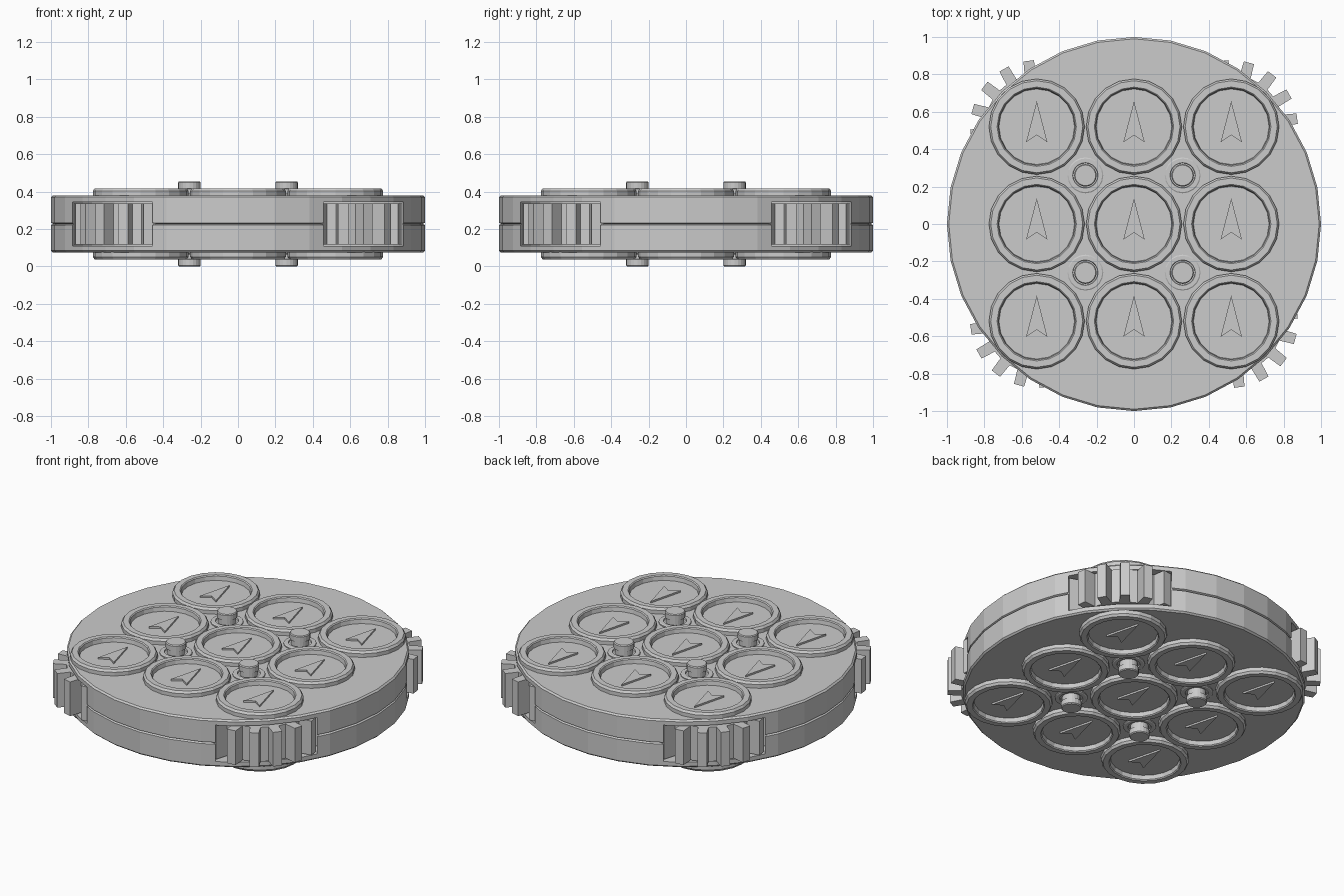
import bpy, bmesh
from math import cos, sin, pi, radians

if "Cube" in bpy.data.objects:
    bpy.data.objects.remove(bpy.data.objects["Cube"])

MID = 0.2275   # mirror plane between the two faces
P = 0.52       # dial spacing
H = 0.26       # pin spacing


def finish(name, bm, loc=(0, 0, 0)):
    bmesh.ops.recalc_face_normals(bm, faces=bm.faces)
    me = bpy.data.meshes.new(name)
    bm.to_mesh(me)
    bm.free()
    ob = bpy.data.objects.new(name, me)
    ob.location = loc
    bpy.context.collection.objects.link(ob)
    return ob


def lathe(name, profile, n, loc):
    # closed solid from an (r, z) profile, capped at both ends
    bm = bmesh.new()
    rings = [[bm.verts.new((r * cos(2 * pi * i / n), r * sin(2 * pi * i / n), z))
              for i in range(n)] for r, z in profile]
    for a, b in zip(rings, rings[1:]):
        for i in range(n):
            j = (i + 1) % n
            bm.faces.new((a[i], a[j], b[j], b[i]))
    bm.faces.new(rings[0])
    bm.faces.new(rings[-1])
    return finish(name, bm, loc)


def prism(name, pts, z0, z1, loc):
    bm = bmesh.new()
    lo = [bm.verts.new((x, y, z0)) for x, y in pts]
    hi = [bm.verts.new((x, y, z1)) for x, y in pts]
    for i in range(len(pts)):
        j = (i + 1) % len(pts)
        bm.faces.new((lo[i], lo[j], hi[j], hi[i]))
    bm.faces.new(lo)
    bm.faces.new(hi)
    return finish(name, bm, loc)


# two-part case with a seam groove around the middle
half = [(1.0, 0.006), (1.0, 0.143), (0.99, 0.1525)]
profile = [(r, -z) for r, z in reversed(half)] + [(0.988, 0)] + half
case = lathe("case", profile, 32, (0, 0, MID))

# toothed corner wheels sitting in slots cut into the case
teeth = []
for k in range(16):
    a = radians(7 + 22.5 * k)
    for r, w in ((0.275, -0.031), (0.355, -0.028), (0.355, 0.028), (0.275, 0.031)):
        teeth.append((r * cos(a) - w * sin(a), r * sin(a) + w * cos(a)))
for sx in (-1, 1):
    for sy in (-1, 1):
        at = (sx * P, sy * P, MID)
        prism("corner_wheel", teeth, -0.11, 0.11, at)
        slot = lathe("slot_cutter", [(0.37, -0.117), (0.37, 0.117)], 32, at)
        slot.hide_render = True
        slot.hide_set(True)
        cut = case.modifiers.new("slot", 'BOOLEAN')
        cut.operation = 'DIFFERENCE'
        cut.solver = 'EXACT'
        cut.object = slot

arrow = [(0, 0.137), (-0.057, -0.083), (0, -0.045), (0.057, -0.083)]
dial = [(0.256, 0.145), (0.256, 0.176), (0.246, 0.19), (0.212, 0.19),
        (0.206, 0.184), (0.202, 0.158)]
collar = [(0.096, 0.145), (0.096, 0.159), (0.09, 0.163), (0.068, 0.163), (0.066, 0.154)]
pin = [(0.053, 0.145), (0.053, 0.187), (0.06, 0.189), (0.06, 0.222), (0.055, 0.2275)]

# both faces: nine dials with pointers, four push pins with collars
for side, s in (("top", 1), ("bottom", -1)):
    def flip(prof):
        return [(r, s * z) for r, z in prof]
    for x in (-P, 0, P):
        for y in (-P, 0, P):
            lathe(side + "_dial", flip(dial), 20, (x, y, MID))
            prism(side + "_pointer", arrow, s * 0.152, s * 0.169, (x, y, MID))
    for x in (-H, H):
        for y in (-H, H):
            lathe(side + "_collar", flip(collar), 20, (x, y, MID))
            lathe(side + "_pin", flip(pin), 20, (x, y, MID))
